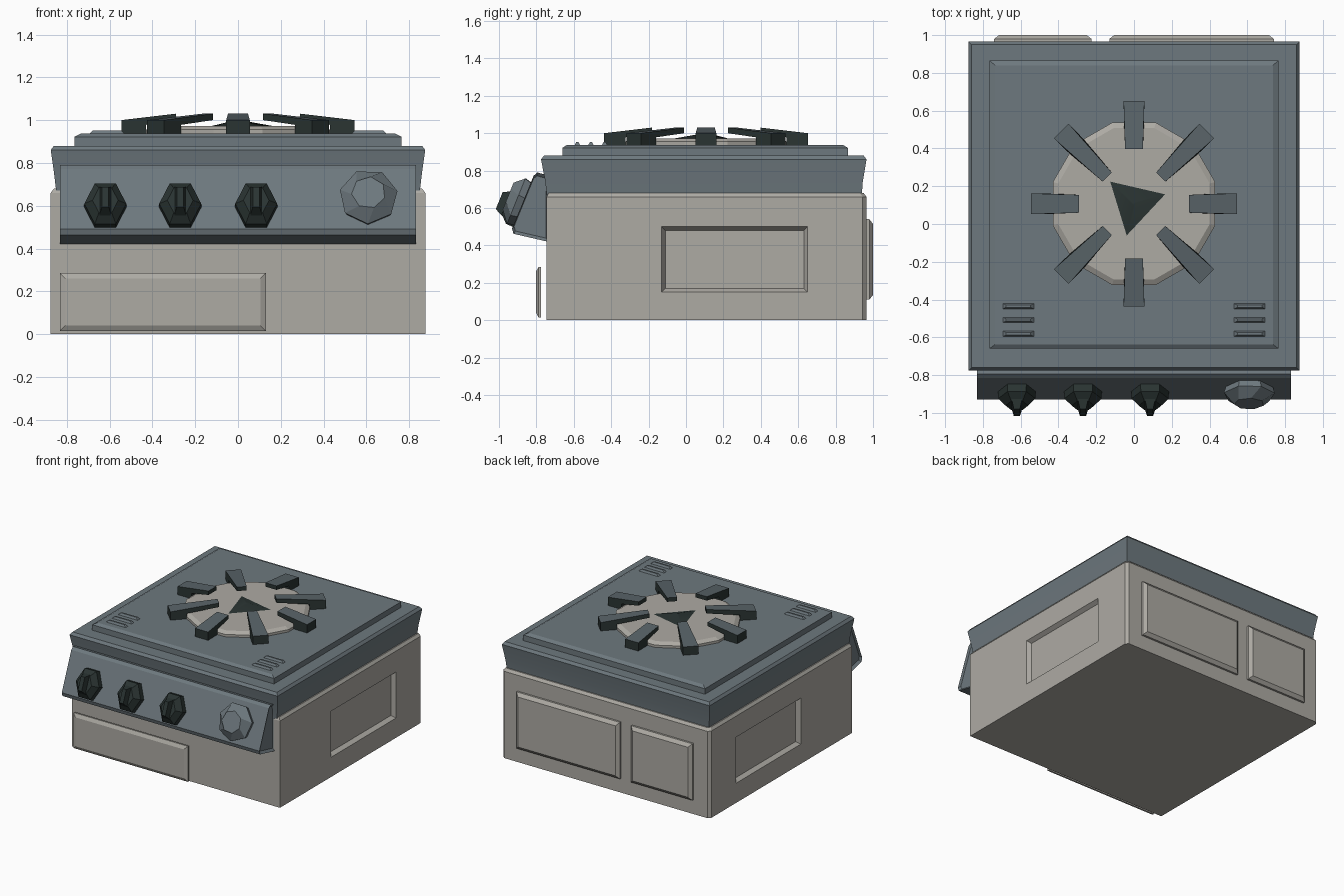
import bpy
import bmesh
from math import sin, cos, pi, radians
from mathutils import Vector, Matrix

cube = bpy.data.objects.get("Cube")
if cube:
    bpy.data.objects.remove(cube, do_unlink=True)


def material(name, rgb):
    m = bpy.data.materials.new(name)
    m.use_nodes = True
    color = (*rgb, 1)
    m.diffuse_color = color
    bsdf = next(n for n in m.node_tree.nodes if n.type == "BSDF_PRINCIPLED")
    bsdf.inputs["Base Color"].default_value = color
    return m


stone = material("warm_grey", (0.42, 0.405, 0.37))
steel = material("blue_grey", (0.155, 0.19, 0.21))
dark_steel = material("dark_blue_grey", (0.10, 0.127, 0.14))
charcoal = material("charcoal", (0.023, 0.034, 0.032))


def rect(x0, x1, y0, y1, z):
    return [Vector(p) for p in ((x0, y0, z), (x1, y0, z), (x1, y1, z), (x0, y1, z))]


def wall_rect(x0, x1, z0, z1, y):
    return [Vector((p.x, y, p.y)) for p in rect(x0, x1, z0, z1, 0)]


def ngon(n, r, z, turn=0.0, sy=1.0):
    return [Vector((r * cos(turn + 2 * pi * i / n), sy * r * sin(turn + 2 * pi * i / n), z))
            for i in range(n)]


def stack(name, rings, mats, matrix=None, smooth=None, edit=None):
    """Bridge a series of equal rings into a closed solid."""
    bm = bmesh.new()
    loops = [[bm.verts.new(p) for p in ring] for ring in rings]
    n = len(rings[0])
    for a, b in zip(loops, loops[1:]):
        for i in range(n):
            j = (i + 1) % n
            bm.faces.new((a[i], a[j], b[j], b[i]))
    bm.faces.new(loops[0])
    bm.faces.new(loops[-1])
    bmesh.ops.recalc_face_normals(bm, faces=bm.faces[:])
    if edit:
        edit(bm)
    if matrix:
        bm.transform(matrix)
    me = bpy.data.meshes.new(name)
    bm.to_mesh(me)
    bm.free()
    for m in mats:
        me.materials.append(m)
    ob = bpy.data.objects.new(name, me)
    bpy.context.collection.objects.link(ob)
    if smooth:
        bpy.ops.object.select_all(action="DESELECT")
        ob.select_set(True)
        bpy.context.view_layer.objects.active = ob
        bpy.ops.object.shade_smooth_by_angle(angle=radians(smooth))
    return ob


# Lower body with chamfered back corners and a recessed handle in each side
def side_recesses(bm):
    sides = [f for f in bm.faces if abs(f.normal.x) > 0.95 and f.calc_area() > 0.5]
    bmesh.ops.inset_individual(bm, faces=sides, thickness=0.1)
    for f in sides:
        c = f.calc_center_median()
        for v in f.verts:
            v.co.y = 0.65 if v.co.y > c.y else -0.13
            v.co.z = 0.50 if v.co.z > c.z else 0.15
    bmesh.ops.inset_individual(bm, faces=sides, thickness=0.027, depth=-0.03)


def body_ring(w, y0, y1, z, c=0.02):
    return [Vector(p) for p in ((-w, y0, z), (w, y0, z), (w, y1 - c, z),
                                (w - c, y1, z), (c - w, y1, z), (-w, y1 - c, z))]


stack("body", [body_ring(0.875, -0.745, 0.965, 0), body_ring(0.875, -0.745, 0.965, 0.66),
               body_ring(0.86, -0.735, 0.95, 0.68)], [stone], edit=side_recesses)

# Flared lid and raised top plate
stack("lid", [rect(-0.85, 0.85, -0.745, 0.94, 0.67),
              rect(-0.858, 0.858, -0.752, 0.945, 0.74),
              rect(-0.875, 0.875, -0.775, 0.965, 0.86),
              rect(-0.86, 0.86, -0.76, 0.95, 0.88)], [steel], smooth=30)
stack("top_plate", [rect(-0.765, 0.765, -0.66, 0.865, 0.87),
                    rect(-0.765, 0.765, -0.66, 0.865, 0.922),
                    rect(-0.735, 0.735, -0.637, 0.84, 0.937)], [steel])

# Vent ridges in the front corners of the plate
for side in (-1, 1):
    for row in range(3):
        y = -0.435 - 0.073 * row
        x = side * 0.612
        stack("vent_ridge", [rect(x - 0.09, x + 0.09, y - 0.018, y + 0.018, 0.93),
                             rect(x - 0.065, x + 0.065, y - 0.006, y + 0.006, 0.952)], [steel])

# Burner plate and three-sided cap
center = Matrix.Translation((0, 0.107, 0))
stack("burner_plate", [ngon(12, 0.445, 0.93, pi / 12), ngon(12, 0.445, 0.955, pi / 12),
                       ngon(12, 0.415, 0.972, pi / 12)], [stone], center)
stack("burner_cap", [ngon(3, 0.172, 0.972, radians(17)),
                     ngon(3, 0.01, 1.0, radians(17))], [charcoal], center, smooth=40)


# Eight pan supports, with the diagonal ones reaching further inward
def light_tops(bm):
    for f in bm.faces:
        f.material_index = 1 if f.normal.z > 0.8 else 0


for k in range(8):
    r_in, w_in = (0.2, 0.034) if k % 2 else (0.29, 0.047)
    outline = [(0.545, 0.93, 0.055), (0.545, 1.0, 0.055), (r_in, 1.03, w_in),
               (r_in, 1.0, w_in), (0.43, 0.978, 0.053), (0.43, 0.93, 0.053)]
    stack("pan_support", [[Vector((r, s * w, z)) for r, z, w in outline] for s in (-1, 1)],
          [charcoal, dark_steel], center @ Matrix.Rotation(k * pi / 4, 4, "Z"), edit=light_tops)

# Sloping control panel with chamfered ends
profile = [(-0.74, 0.775), (-0.795, 0.79), (-0.815, 0.772),
           (-0.93, 0.49), (-0.922, 0.462), (-0.74, 0.42)]


def panel_ring(x, shrink):
    cy, cz = -0.82, 0.61
    return [Vector((x, cy + (y - cy) * shrink, cz + (z - cz) * shrink)) for y, z in profile]


stack("control_panel", [panel_ring(-0.815, 0.9), panel_ring(-0.832, 1),
                        panel_ring(0.832, 1), panel_ring(0.815, 0.9)], [steel])


# Controls sit on the sloping face, local z pointing out of it
def on_panel(x, z):
    y = -0.815 - (0.772 - z) * 0.408
    return Matrix.Translation((x, y, z)) @ Matrix.Rotation(radians(68), 4, "X")


for x in (-0.62, -0.27, 0.085):
    place = on_panel(x, 0.595)
    stack("knob", [ngon(6, 0.1, -0.01, 0, 1.2), ngon(6, 0.098, 0.04, 0, 1.2),
                   ngon(6, 0.06, 0.08, 0, 1.2)], [charcoal], place)
    stack("knob_grip", [rect(-0.035, 0.035, -0.085, 0.085, 0.04),
                        rect(-0.016, 0.016, -0.05, 0.05, 0.12)], [charcoal], place)

stack("dial", [ngon(7, 0.125, -0.01, 0.2), ngon(7, 0.138, 0.035, 0.2),
               ngon(7, 0.08, 0.085, 0.55)], [steel], on_panel(0.61, 0.63))


# Bevelled cover panels on the front and back
def cover(name, x0, x1, z0, z1, y0, y1):
    m = (y0 + y1) / 2
    b = 0.025
    stack(name, [wall_rect(x0, x1, z0, z1, y0), wall_rect(x0, x1, z0, z1, m),
                 wall_rect(x0 + b, x1 - b, z0 + b, z1 - b, y1)], [stone])


cover("front_cover", -0.832, 0.13, 0.015, 0.285, -0.775, -0.802)
cover("large_back_cover", -0.13, 0.74, 0.11, 0.54, 0.96, 1.0)
cover("small_back_cover", -0.74, -0.225, 0.11, 0.54, 0.96, 1.0)
